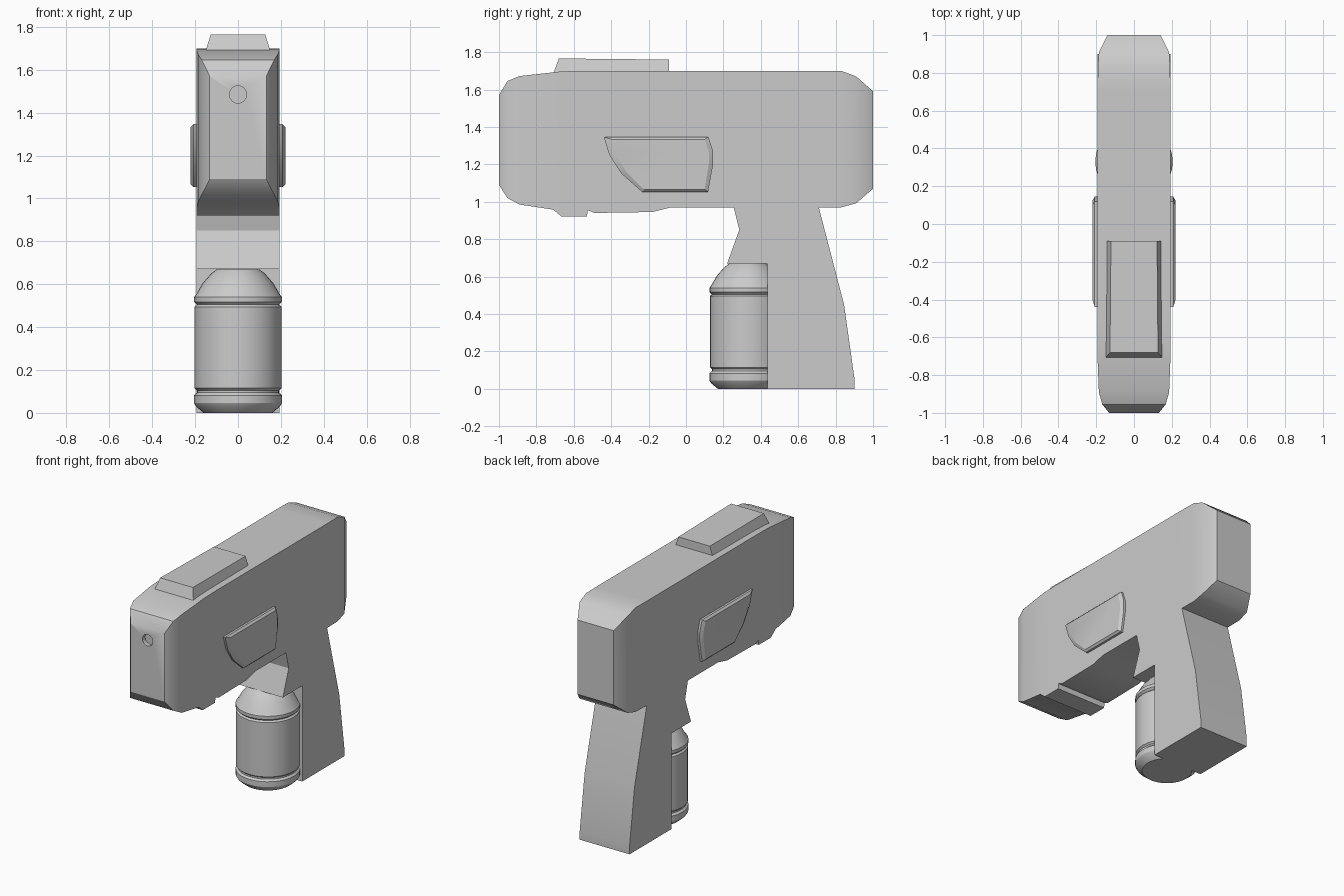
import bpy, bmesh, math

if "Cube" in bpy.data.objects:
    bpy.data.objects.remove(bpy.data.objects["Cube"])


def finish(bm, name, angle=32):
    bmesh.ops.remove_doubles(bm, verts=bm.verts[:], dist=1e-4)
    bmesh.ops.recalc_face_normals(bm, faces=bm.faces[:])
    me = bpy.data.meshes.new(name)
    bm.to_mesh(me)
    bm.free()
    ob = bpy.data.objects.new(name, me)
    bpy.context.collection.objects.link(ob)
    bpy.ops.object.select_all(action='DESELECT')
    ob.select_set(True)
    bpy.context.view_layer.objects.active = ob
    bpy.ops.object.shade_smooth_by_angle(angle=math.radians(angle))
    return ob


def bridge(bm, a, b, skip=()):
    n = len(a)
    for i in range(n):
        if i not in skip:
            bm.faces.new((a[i], a[(i + 1) % n], b[(i + 1) % n], b[i]))


# Housing: rectangular sections (y, half width, z low, z high) lofted front to back
W = 0.193
stations = [
    (-1.0, .132, 1.09, 1.57), (-.955, .168, 1.02, 1.645), (-.89, .186, .985, 1.672),
    (-.71, W, .958, 1.692), (-.665, W, .92, 1.697), (-.53, W, .92, 1.7),
    (-.525, W, .955, 1.7), (-.49, W, .94, 1.7), (-.18, W, .945, 1.7),
    (-.08, W, .97, 1.7), (.255, W, .97, 1.7), (.71, W, .97, 1.7),
    (.83, .191, .97, 1.7), (.91, .186, .992, 1.67), (1.0, .14, 1.07, 1.59)]
bm = bmesh.new()
rings = [[bm.verts.new((x, y, z)) for x, z in ((-w, lo), (w, lo), (w, hi), (-w, hi))]
         for y, w, lo, hi in stations]
for i in range(len(rings) - 1):
    # the underside stays open where the grip joins
    bridge(bm, rings[i], rings[i + 1], skip=(0,) if stations[i][0] == .255 else ())
bm.faces.new(rings[0])
bm.faces.new(rings[-1])

# Grip, welded to the housing
grip = [(.255, .97), (.285, .85), (.22, .67), (.435, .67), (.435, 0),
        (.9, 0), (.9, .06), (.845, .45), (.71, .97)]
sides = [[bm.verts.new((s * W, y, z)) for y, z in grip] for s in (-1, 1)]
bridge(bm, *sides, skip=(len(grip) - 1,))
for s in sides:
    bm.faces.new(s)
body = finish(bm, "body_and_grip")

# Muzzle recess
bpy.ops.mesh.primitive_cylinder_add(vertices=24, radius=.04, depth=.06,
                                    location=(0, -1, 1.485), rotation=(math.pi / 2, 0, 0))
cutter = bpy.context.object
cutter.hide_render = True
mod = body.modifiers.new("muzzle_hole", 'BOOLEAN')
mod.operation = 'DIFFERENCE'
mod.solver = 'EXACT'
mod.object = cutter
bpy.context.view_layer.objects.active = body
bpy.ops.object.modifier_apply(modifier=mod.name)
bpy.data.objects.remove(cutter)

# Raised side panels with a bevelled rim
outer = [(-.44, 1.347), (.12, 1.347), (.145, 1.27), (.145, 1.2),
         (.118, 1.053), (-.235, 1.053), (-.345, 1.15), (-.41, 1.25)]
inner = [(-.395, 1.333), (.1, 1.333), (.122, 1.265), (.122, 1.205),
         (.1, 1.066), (-.225, 1.066), (-.32, 1.16), (-.375, 1.25)]
for s, side in ((1, "right"), (-1, "left")):
    bm = bmesh.new()
    layers = [[bm.verts.new((s * x, y, z)) for y, z in pts]
              for x, pts in ((.18, outer), (.208, outer), (.221, inner))]
    bridge(bm, layers[0], layers[1])
    bridge(bm, layers[1], layers[2])
    bm.faces.new(layers[0])
    bm.faces.new(layers[2])
    finish(bm, side + "_side_panel", 20)

# Tapered plate on top
bm = bmesh.new()
base, top = [[bm.verts.new(p) for p in
              ((-wf, yf, zf), (wf, yf, zf), (wb, -.09, zb), (-wb, -.09, zb))]
             for wf, wb, yf, zf, zb in ((.15, .145, -.708, 1.69, 1.69),
                                        (.127, .122, -.68, 1.766, 1.76))]
bridge(bm, base, top)
bm.faces.new(base)
bm.faces.new(top)
finish(bm, "top_plate", 20)

# Canister: lathed profile (radius, z)
profile = [(.16, 0), (.196, .03), (.205, .045), (.205, .082), (.192, .094), (.192, .105),
           (.203, .115), (.203, .495), (.192, .505), (.205, .518), (.205, .54),
           (.194, .555), (.165, .605), (.125, .65), (.1, .669)]
SEG = 32
bm = bmesh.new()
rings = [[bm.verts.new((r * math.cos(2 * math.pi * i / SEG),
                        .33 + r * math.sin(2 * math.pi * i / SEG), z))
          for i in range(SEG)] for r, z in profile]
for a, b in zip(rings, rings[1:]):
    bridge(bm, a, b)
bm.faces.new(rings[0])
bm.faces.new(rings[-1])
finish(bm, "canister", 30)
